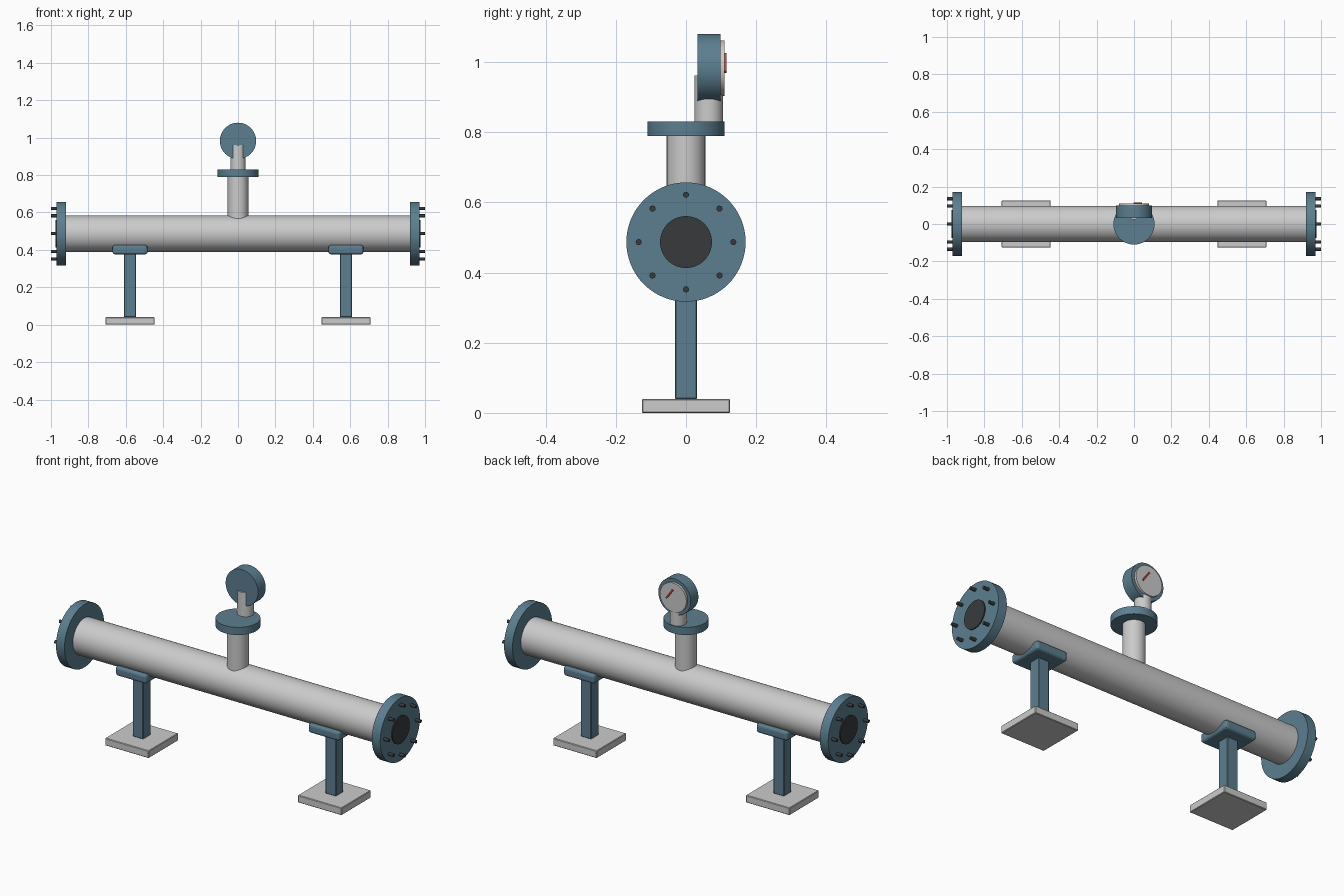
import bpy
from math import radians, sin, cos, pi

if "Cube" in bpy.data.objects:
    bpy.data.objects.remove(bpy.data.objects["Cube"])


def material(name, rgb):
    m = bpy.data.materials.new(name)
    m.diffuse_color = (*rgb, 1)
    m.use_nodes = True
    m.node_tree.nodes["Principled BSDF"].inputs["Base Color"].default_value = m.diffuse_color
    return m


BLUE = material("blue_paint", (0.107, 0.21, 0.28))
DARK = material("dark_steel", (0.04, 0.042, 0.045))
RED = material("red_paint", (0.6, 0.06, 0.045))
ROT = {'X': (0, pi / 2, 0), 'Y': (pi / 2, 0, 0), 'Z': (0, 0, 0)}


def finish(name, mat, bevel, segments):
    o = bpy.context.object
    o.name = name
    if mat:
        o.data.materials.append(mat)
    if bevel:
        b = o.modifiers.new("bevel", 'BEVEL')
        b.width = bevel
        b.segments = segments
    return o


def cyl(name, axis, a, b, center, r, mat=None, verts=64, bevel=0):
    """Cylinder from a to b along axis; center gives the full position, axis entry ignored."""
    loc = list(center)
    loc['XYZ'.index(axis)] = (a + b) / 2
    bpy.ops.mesh.primitive_cylinder_add(vertices=verts, radius=r, depth=abs(b - a),
                                        location=loc, rotation=ROT[axis])
    bpy.ops.object.shade_smooth_by_angle(angle=radians(35))
    return finish(name, mat, bevel, 1)


def box(name, loc, size, mat=None, bevel=0, segments=1, rot=(0, 0, 0)):
    bpy.ops.mesh.primitive_cube_add(size=1, location=loc, rotation=rot)
    bpy.context.object.scale = size
    bpy.ops.object.transform_apply(location=False, rotation=False, scale=True)
    return finish(name, mat, bevel, segments)


Z = 0.487  # pipe axis height

# Main pipe
cyl("main_pipe", 'X', -0.93, 0.93, (0, 0, Z), 0.0975)

for s, side in ((-1, "left"), (1, "right")):
    # End flange, dark bore and bolt ring
    cyl(f"{side}_flange", 'X', s * 0.92, s * 0.97, (0, 0, Z), 0.17, BLUE)
    cyl(f"{side}_bore", 'X', s * 0.93, s * 0.976, (0, 0, Z), 0.074, DARK)
    for i in range(8):
        t = i * pi / 4
        cyl(f"{side}_bolt_{i + 1}", 'X', s * 0.94, s * 1.0,
            (0, 0.135 * cos(t), Z + 0.135 * sin(t)), 0.0085, DARK, 16)
    # Support: base plate, post and rounded saddle
    x = s * 0.577
    box(f"{side}_base_plate", (x, 0, 0.02), (0.262, 0.252, 0.04), None, 0.003)
    box(f"{side}_post", (x, 0, 0.215), (0.064, 0.064, 0.35), BLUE, 0.003)
    box(f"{side}_saddle", (x, 0, 0.401), (0.187, 0.19, 0.05), BLUE, 0.014, 3)

# Branch pipe and its flange
cyl("branch_pipe", 'Z', Z, 0.80, (0, 0, 0), 0.055)
cyl("branch_flange", 'Z', 0.79, 0.831, (0, 0, 0), 0.11, BLUE)

# Gauge facing the back, on an offset stem
G = 0.983
cyl("gauge_stem", 'Z', 0.825, 0.962, (0, 0.065, 0), 0.041)
cyl("gauge_body", 'Y', 0.033, 0.098, (0, 0, G), 0.097, BLUE)
cyl("gauge_face", 'Y', 0.09, 0.110, (0, 0, G), 0.079)
box("gauge_needle", (0.02, 0.112, 0.998), (0.065, 0.008, 0.008), RED, rot=(0, radians(54), 0))
